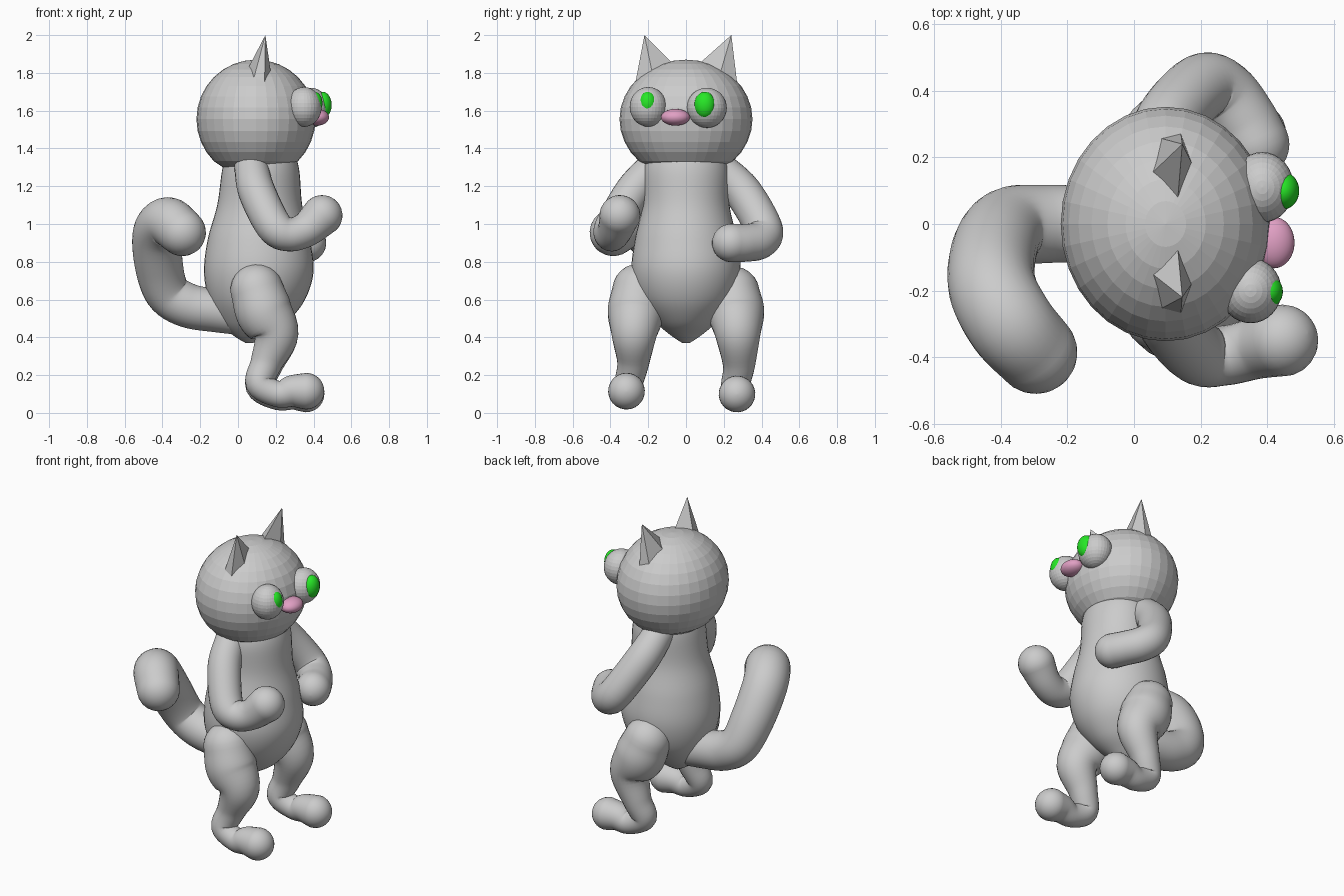
import bpy, bmesh
from math import sin, cos, pi
from mathutils import Vector, Quaternion

if "Cube" in bpy.data.objects:
    bpy.data.objects.remove(bpy.data.objects["Cube"])


def finish(name, bm, smooth=True):
    bmesh.ops.recalc_face_normals(bm, faces=bm.faces)
    me = bpy.data.meshes.new(name)
    bm.to_mesh(me)
    bm.free()
    for p in me.polygons:
        p.use_smooth = smooth
    ob = bpy.data.objects.new(name, me)
    bpy.context.collection.objects.link(ob)
    return ob


def paint(ob, name, colour):
    mat = bpy.data.materials.get(name) or bpy.data.materials.new(name)
    mat.diffuse_color = colour
    mat.use_nodes = True
    mat.node_tree.nodes["Principled BSDF"].inputs["Base Color"].default_value = mat.diffuse_color
    ob.data.materials.append(mat)


def catmull(pts, steps=6):
    """Smooth a list of 4-value control points."""
    p = [Vector(q) for q in pts]
    p = [2 * p[0] - p[1]] + p + [2 * p[-1] - p[-2]]
    out = []
    for i in range(1, len(p) - 2):
        a, b, c, d = p[i - 1:i + 3]
        for s in range(steps):
            t = s / steps
            out.append(0.5 * (2 * b + (c - a) * t + (2 * a - 5 * b + 4 * c - d) * t * t
                              + (3 * b - a - 3 * c + d) * t ** 3))
    return out + [p[-2]]


def loft(name, rings):
    bm = bmesh.new()
    loops = [[bm.verts.new(v) for v in r] for r in rings]
    n = len(loops[0])
    for a, b in zip(loops, loops[1:]):
        for i in range(n):
            bm.faces.new((a[i], a[(i + 1) % n], b[(i + 1) % n], b[i]))
    bm.faces.new(loops[0])
    bm.faces.new(loops[-1])
    return finish(name, bm)


def limb(name, pts, n=28):
    """Round-ended tube through (x, y, z, radius) points."""
    path = catmull(pts)
    c = [v.to_3d() for v in path]
    r = [v[3] for v in path]
    m = len(c)
    tan = [(c[min(i + 1, m - 1)] - c[max(i - 1, 0)]).normalized() for i in range(m)]
    side = tan[0].orthogonal().normalized()
    rings = []

    def ring(i, off, rad):
        up = tan[i].cross(side)
        rings.append([c[i] + tan[i] * off + rad * (side * cos(2 * pi * k / n) + up * sin(2 * pi * k / n))
                      for k in range(n)])

    caps = [pi / 2 * k / 7 for k in range(1, 7)] + [pi / 2 * 0.985]
    for a in reversed(caps):
        ring(0, -r[0] * sin(a), r[0] * cos(a))
    for i in range(m):
        if i:
            side = (tan[i - 1].rotation_difference(tan[i]) @ side).normalized()
        ring(i, 0, r[i])
    for a in caps:
        ring(m - 1, r[-1] * sin(a), r[-1] * cos(a))
    return loft(name, rings)


def ball(name, centre, radii, smooth=False, seg=32, rows=16, floor=None):
    bm = bmesh.new()
    bmesh.ops.create_uvsphere(bm, u_segments=seg, v_segments=rows, radius=1)
    for v in bm.verts:
        v.co = Vector([centre[i] + radii[i] * v.co[i] for i in range(3)])
        if floor is not None:
            v.co.z = max(v.co.z, floor)
    return finish(name, bm, smooth)


# Pear-shaped body: (z, centre x, radius x, radius y)
profile = [(1.38, .12, .18, .20), (1.28, .12, .205, .225), (1.10, .115, .225, .23),
           (.92, .11, .27, .27), (.75, .11, .29, .288), (.60, .10, .255, .25),
           (.48, .08, .18, .16), (.41, .065, .09, .08), (.37, .06, .02, .02)]
loft("body", [[(q[1] + q[2] * cos(2 * pi * k / 40), q[3] * sin(2 * pi * k / 40), q[0])
               for k in range(40)] for q in catmull(profile)])

# Faceted head, flattened underneath
ball("head", (.095, 0, 1.555), (.315, .352, .315), floor=1.30)

# Pointed ears
for s, tip in ((1, .24), (-1, -.22)):
    bm = bmesh.new()
    base = [bm.verts.new(p) for p in ((.03, s * .13, 1.78), (.13, s * .06, 1.84),
                                      (.18, s * .17, 1.76), (.14, s * .275, 1.71), (.07, s * .26, 1.72))]
    apex = bm.verts.new((.145, tip, 2.0))
    bm.faces.new(base)
    for i in range(5):
        bm.faces.new((base[i], base[(i + 1) % 5], apex))
    finish("ear", bm, False)

# Eyes, pupils and nose
ball("eye_left", (.385, .11, 1.615), (.095, .106, .106))
ball("eye_right", (.35, -.20, 1.62), (.093, .098, .105))
paint(ball("pupil_left", (.448, .1, 1.63), (.048, .056, .07), True), "green", (.02, .8, .02, 1))
paint(ball("pupil_right", (.405, -.203, 1.64), (.042, .047, .06), True), "green", (.02, .8, .02, 1))
paint(ball("nose", (.42, -.056, 1.565), (.062, .077, .044), True), "pink", (.75, .35, .55, 1))

# Arms, each in its own pose
limb("arm_right", [(.07, -.17, 1.30, .09), (.10, -.28, 1.17, .098), (.19, -.385, .99, .096),
                   (.27, -.395, .945, .09), (.36, -.375, .97, .092), (.445, -.35, 1.045, .108)])
limb("arm_left", [(.07, .17, 1.30, .09), (.10, .30, 1.17, .1), (.20, .41, .98, .1),
                  (.27, .39, .915, .1), (.33, .31, .90, .1), (.365, .24, .90, .102)])

# Legs with forward-pointing feet
for name, s, toe, dz in (("leg_right", -1, .315, .015), ("leg_left", 1, .27, 0)):
    limb(name, [(.10, s * .25, .635 + dz, .14), (.14, s * .265, .53, .15), (.20, s * .275, .41, .12),
                (.15, s * .28, .25 + dz, .085), (.115, s * (toe - .01), .14 + dz, .075),
                (.21, s * toe, .085 + dz, .07), (.29, s * toe, .10 + dz, .085),
                (.36, s * toe, .10 + dz, .097)])

# Curled tail
limb("tail", [(.03, 0, .51, .10), (-.12, 0, .54, .113), (-.27, 0, .57, .118), (-.375, -.01, .64, .12),
              (-.42, -.08, .79, .128), (-.425, -.19, .95, .132), (-.37, -.30, 1.01, .132),
              (-.295, -.385, .955, .125)])
